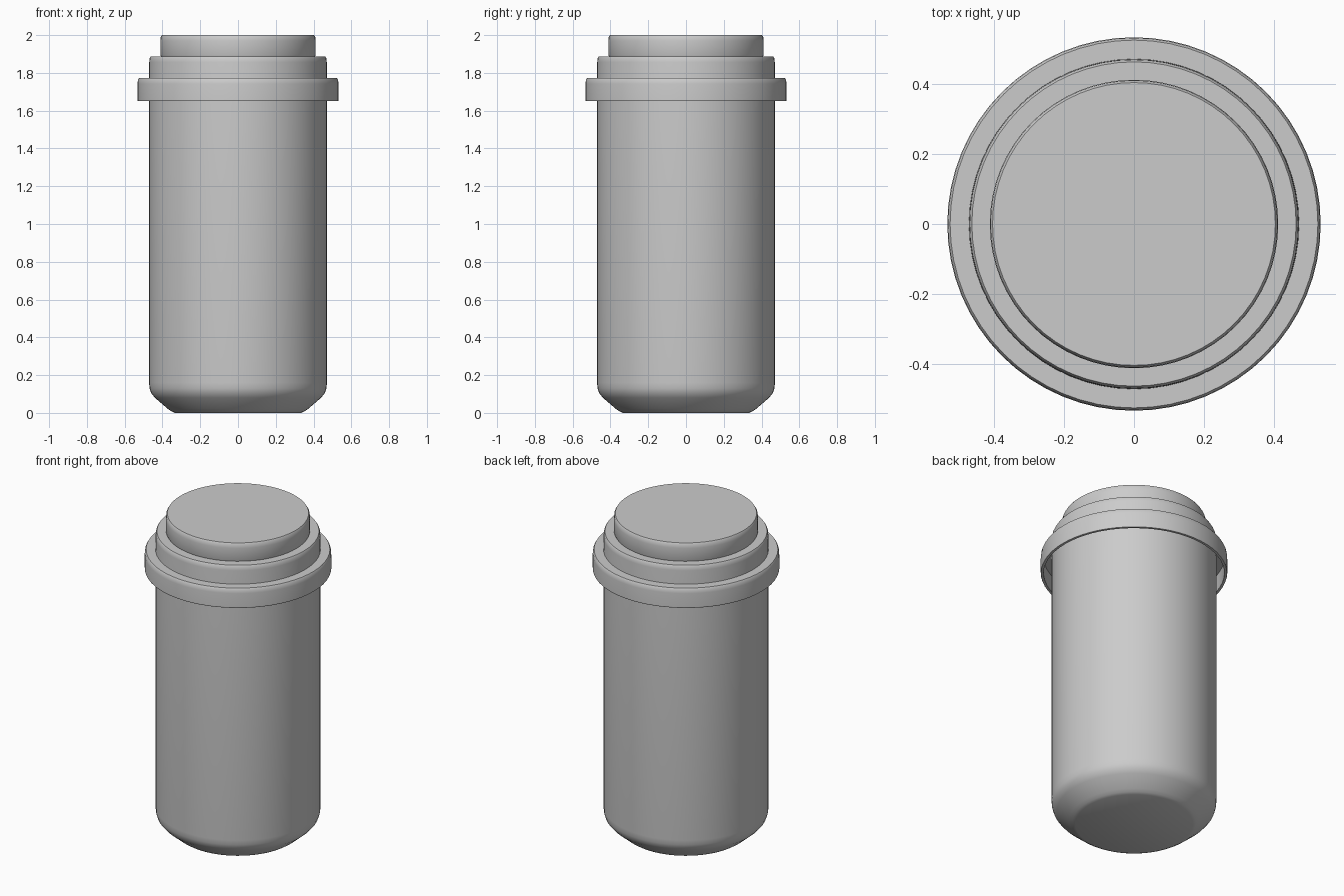
import bpy, bmesh
from math import pi, radians

if "Cube" in bpy.data.objects:
    bpy.data.objects.remove(bpy.data.objects["Cube"])

SIDES = 64


def lathe(name, profile):
    """Spin an (r, z) profile around the z axis."""
    bm = bmesh.new()
    verts = [bm.verts.new((r, 0, z)) for r, z in profile]
    edges = [bm.edges.new(pair) for pair in zip(verts, verts[1:])]
    bmesh.ops.spin(bm, geom=verts + edges, cent=(0, 0, 0), axis=(0, 0, 1),
                   angle=2 * pi, steps=SIDES)
    bmesh.ops.remove_doubles(bm, verts=bm.verts, dist=1e-4)
    bmesh.ops.recalc_face_normals(bm, faces=bm.faces)
    mesh = bpy.data.meshes.new(name)
    bm.to_mesh(mesh)
    bm.free()
    obj = bpy.data.objects.new(name, mesh)
    bpy.context.collection.objects.link(obj)
    bpy.ops.object.select_all(action='DESELECT')
    obj.select_set(True)
    bpy.context.view_layer.objects.active = obj
    bpy.ops.object.shade_smooth_by_angle(angle=radians(50))
    return obj


# Canister body with a chamfered, rounded foot
lathe("body", [(0, 0), (0.335, 0), (0.352, 0.008), (0.37, 0.02), (0.44, 0.08),
               (0.46, 0.105), (0.468, 0.13), (0.471, 0.16), (0.471, 1.74), (0, 1.74)])

# Stepped lid: the widest step is a hollow skirt around the body's neck
lid = [(0, 1.755), (0.515, 1.755), (0.515, 1.65), (0.53, 1.65), (0.532, 1.655)]
for radius, bottom, top in ((0.532, 1.65, 1.772), (0.47, 1.772, 1.887), (0.411, 1.887, 2.0)):
    lid += [(radius, bottom + 0.006), (radius, top - 0.03),
            (radius - 0.002, top - 0.01), (radius - 0.008, top)]
    if top < 2:
        lid.append((radius - 0.0615, top))
lid.append((0, 2.0))
lathe("stepped_lid", lid)
